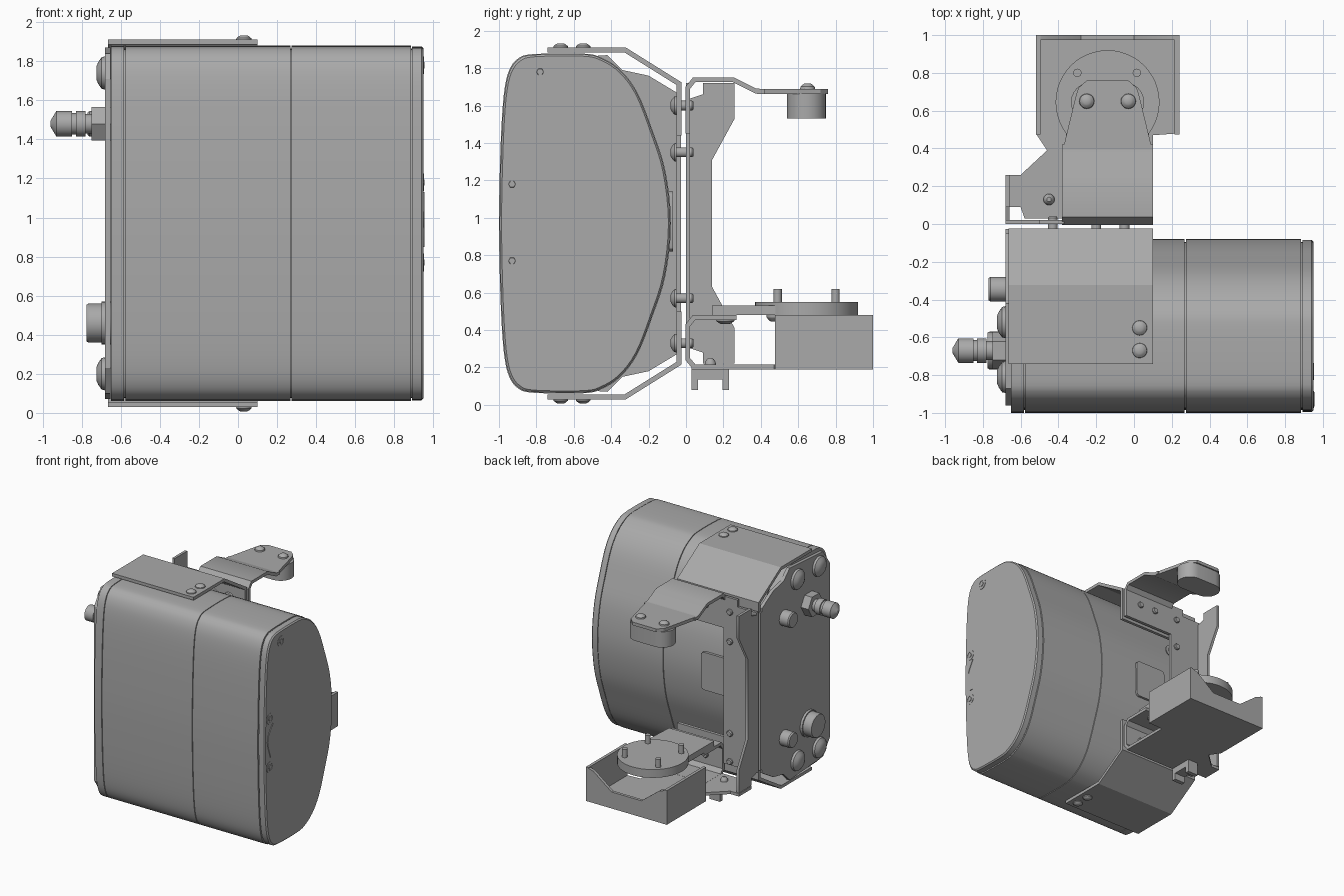
import bpy, bmesh, math
from mathutils import Vector

if "Cube" in bpy.data.objects:
    bpy.data.objects.remove(bpy.data.objects["Cube"])

grey = bpy.data.materials.new("plain grey")
grey.diffuse_color = (0.40, 0.40, 0.40, 1)
grey.use_nodes = True
grey.node_tree.nodes["Principled BSDF"].inputs["Base Color"].default_value = grey.diffuse_color
MID = 0.97  # height of the mirror plane of the housing


def to3(axis, u, v, t):
    return {'x': (t, u, v), 'y': (u, t, v), 'z': (u, v, t)}[axis]


def finish(name, bm):
    bmesh.ops.recalc_face_normals(bm, faces=bm.faces)
    me = bpy.data.meshes.new(name)
    bm.to_mesh(me)
    bm.free()
    me.materials.append(grey)
    ob = bpy.data.objects.new(name, me)
    bpy.context.collection.objects.link(ob)
    return ob


def loft(name, axis, rings):
    """Join outlines [(points, position), ...] along an axis and cap both ends."""
    bm = bmesh.new()
    loops = [[bm.verts.new(to3(axis, u, v, t)) for u, v in pts] for pts, t in rings]
    n = len(loops[0])
    for a, b in zip(loops, loops[1:]):
        for i in range(n):
            bm.faces.new((a[i], a[(i + 1) % n], b[(i + 1) % n], b[i]))
    bm.faces.new(loops[0])
    bm.faces.new(loops[-1])
    return finish(name, bm)


def prism(name, axis, pts, a, b):
    return loft(name, axis, [(pts, a), (pts, b)])


def box(name, x, y, z):
    return prism(name, 'z', [(x[0], y[0]), (x[1], y[0]), (x[1], y[1]), (x[0], y[1])], *z)


def circle(c, r, n=28):
    return [(c[0] + r * math.cos(2 * math.pi * i / n), c[1] + r * math.sin(2 * math.pi * i / n)) for i in range(n)]


def turned(name, axis, c, steps, n=28):
    """Stack of radii (position, radius) around a straight axis."""
    return loft(name, axis, [(circle(c, r, n), t) for t, r in steps])


def sheet(name, path, thick, x0, x1):
    """Bent sheet metal: a y-z path thickened to its left, spanning x0..x1."""
    P = [Vector(p) for p in path]
    out = []
    for i, p in enumerate(P):
        ds = []
        if i > 0:
            ds.append((p - P[i - 1]).normalized())
        if i < len(P) - 1:
            ds.append((P[i + 1] - p).normalized())
        ns = [Vector((-d.y, d.x)) for d in ds]
        m = sum(ns, Vector((0, 0))).normalized()
        out.append(p + m * thick / m.dot(ns[0]))
    return prism(name, 'x', [tuple(p) for p in P] + [tuple(p) for p in reversed(out)], x0, x1)


def mirrored(half):
    """Reflect (y, height above MID) points to a closed outline."""
    return [(y, MID + h) for y, h in half] + [(y, MID - h) for y, h in reversed(half) if h > 0]


def smooth(pts, k=4):
    n, out = len(pts), []
    for i in range(n):
        a, b, c, d = (Vector(pts[(i + j) % n]) for j in (-1, 0, 1, 2))
        for s in range(k):
            t = s / k
            out.append(tuple(0.5 * (2 * b + (c - a) * t + (2 * a - 5 * b + 4 * c - d) * t * t
                                    + (3 * b - a - 3 * c + d) * t ** 3)))
    return out


def shrink(pts, d):
    return [(-0.54 + (y + 0.54) * (1 - d / 0.46), MID + (z - MID) * (1 - d / 0.91)) for y, z in pts]


# Housing: rounded shells separated by fine grooves
outline = smooth(mirrored([(-1.0, 0), (-.995, .3), (-.985, .55), (-.97, .72), (-.945, .82), (-.9, .88),
                           (-.82, .905), (-.55, .908), (-.45, .885), (-.35, .82), (-.26, .7),
                           (-.18, .5), (-.11, .28), (-.08, 0)]))
prism("housing_core", 'x', shrink(outline, .015), -.64, .93)
for name, a, b in (("left_end_cap", -.65, -.583), ("left_shell", -.577, .268), ("right_shell", .274, .885)):
    prism(name, 'x', outline, a, b)
loft("right_end_cap", 'x', [(shrink(outline, .004), .892), (shrink(outline, .004), .94), (shrink(outline, .014), .95)])

# Fasteners and curved grip on the right end
for y, z in ((-.93, 1.18), (-.93, .77), (-.78, 1.78)):
    turned("end_screw_rim", 'x', (y, z), [(.945, .045), (.953, .045), (.953, .03), (.948, .03)])
    turned("end_screw", 'x', (y, z), [(.945, .022), (.954, .018)], 6)
arc = [(-.89 - .075 * math.sin(math.pi * i / 10), 1.13 - .028 * i) for i in range(11)]
prism("end_grip", 'x', arc + [(-.925, .85), (-.955, .94), (-.94, 1.04)], .948, .955)

# Raised pad on the rear of the housing
pad = [(cx + .03 * math.cos(math.radians(q + o)), cz + .03 * math.sin(math.radians(q + o)))
       for cx, cz, q in ((-.12, 1.11, 0), (-.35, 1.11, 90), (-.35, .85, 180), (-.12, .85, 270)) for o in (0, 30, 60, 90)]
prism("rear_pad", 'y', pad, -.12, -.07)

# Side plate of the housing bracket, with bent flanges above and below
prism("side_plate", 'x', mirrored([(-.96, .3), (-.96, .74), (-.87, .87), (-.42, .9), (-.34, .82), (-.2, .79), (-.05, .7)]), -.68, -.652)
flange = [(-.05, .47), (-.05, .74), (-.33, .915), (-.74, .915)]
sheet("upper_flange", [(y, MID + h) for y, h in reversed(flange)], .026, -.665, .10)
sheet("lower_flange", [(y, MID - h) for y, h in flange], .026, -.665, .10)
box("bracket_back_strip", (-.68, -.48), (-.052, -.026), (.3, 1.64))


def screw(name, axis, c, base, d, r=.04):
    turned(name, axis, c, [(base, r), (base + d * .4, r * .95), (base + d * .8, r * .65), (base + d, r * .4)], 20)


for y in (-.55, -.67):
    screw("upper_screw", 'z', (.03, y), 1.908, .025)
    screw("lower_screw", 'z', (.03, y), .032, -.025)

# Large domes, stand-offs and connectors on the side plate
for z in (1.74, .20):
    for y in (-.52, -.81):
        screw("side_dome", 'x', (y, z), -.68, -.045, .085)
for z in (1.48, .46):
    turned("stand_off", 'x', (-.345, z), [(-.67, .065), (-.76, .065), (-.77, .058)])
turned("round_port", 'x', (-.67, .46), [(-.65, .11), (-.70, .11), (-.70, .10), (-.765, .10), (-.775, .094)])
turned("plug_hex", 'x', (-.67, 1.48), [(-.65, .098), (-.75, .098)], 6)
turned("plug_tip", 'x', (-.67, 1.48), [(-.74, .05), (-.78, .05), (-.78, .065), (-.83, .065), (-.83, .055),
                                       (-.85, .055), (-.85, .065), (-.93, .065), (-.96, .015)])

# Upright arm: back strip and a side flange that widens at the ends
box("arm_strip", (-.68, -.37), (0, .022), (.3, 1.66))
prism("arm_side_flange", 'x', mirrored([(0, .66), (.09, .69), (.09, .75), (.26, .75), (.26, .56), (.14, .34)]), -.68, -.658)

# Upper arm with a tapering tip
sheet("upper_arm", [(0.022, 1.45), (.022, 1.69), (.05, 1.725), (.25, 1.725), (.37, 1.665), (.42, 1.663)], .026, -.38, .10)
box("upper_arm_corner", (-.5, -.37), (0, .022), (1.5, 1.72))
prism("upper_arm_tip", 'z', [(-.38, .38), (.10, .38), (.03, .67), (.015, .72), (-.03, .76), (-.25, .76),
                             (-.295, .72), (-.31, .67)], 1.663, 1.69)
boss = [(cx + .104 * math.cos(math.radians(q)), .645 + .104 * math.sin(math.radians(q)))
        for cx, s in ((-.05, -90), (-.23, 90)) for q in range(s, s + 181, 15)]
prism("tip_block", 'z', boss, 1.53, 1.664)
for x in (-.25, -.03):
    screw("tip_screw", 'z', (x, .65), 1.69, .028)

# Lower arm: bent base, floor plate and upper shelf
sheet("lower_arm", [(.25, .216), (.05, .216), (.022, .25), (.022, .42), (.05, .455), (.27, .455)][::-1], -.026, -.36, .10)
prism("floor_plate", 'z', [(-.58, .03), (.10, .03), (.10, .47), (.24, .48), (.24, 1.0), (-.52, 1.0), (-.52, .48),
                           (-.46, .39), (-.60, .26), (-.68, .26), (-.68, .09), (-.60, .09)], .19, .215)
prism("shelf", 'z', [(-.36, .14), (.06, .14), (.08, .5), (-.36, .5)], .48, .53)

# Tray walls, rear one dipping in the middle
box("tray_right_wall", (.215, .24), (.475, 1.0), (.19, .48))
box("tray_left_wall", (-.52, -.495), (.475, 1.0), (.19, .48))
prism("tray_rear_wall", 'y', [(-.52, .19), (.24, .19), (.24, .48), (.17, .46), (.0, .33), (-.28, .33), (-.45, .46), (-.52, .48)], .975, 1.0)

# Turntable disc with four pins
turned("disc", 'z', (-.14, .645), [(.48, .275), (.55, .275)], 48)
for x in (-.3, .015):
    for y in (.49, .80):
        turned("disc_pin", 'z', (x, y), [(.55, .022), (.62, .022)], 16)
for x in (-.25, -.03):
    screw("shelf_screw", 'z', (x, .21), .457, -.025, .05)
    screw("disc_screw", 'z', (x, .47), .48, -.035)
screw("floor_screw", 'z', (-.45, .13), .215, .035, .03)

# Screws joining bracket and arm
for x, z in ((-.43, 1.35), (-.43, .57), (-.43, 1.6), (-.43, .33), (-.2, 1.6), (-.2, .33), (-.05, .33), (-.05, 1.6)):
    screw("joint_screw", 'y', (x, z), -.05, -.032, .05)
    turned("joint_pin", 'y', (x, z), [(-.05, .026), (.032, .026), (.04, .02)], 16)

# Cable clip under the floor
prism("cable_clip", 'x', [(.03, .19), (.03, .08), (.065, .08), (.065, .135), (.195, .135), (.195, .08), (.23, .08), (.23, .19)], -.48, -.38)

bpy.ops.object.select_all(action='SELECT')
bpy.context.view_layer.objects.active = bpy.context.selected_objects[0]
bpy.ops.object.shade_smooth_by_angle(angle=math.radians(30))
